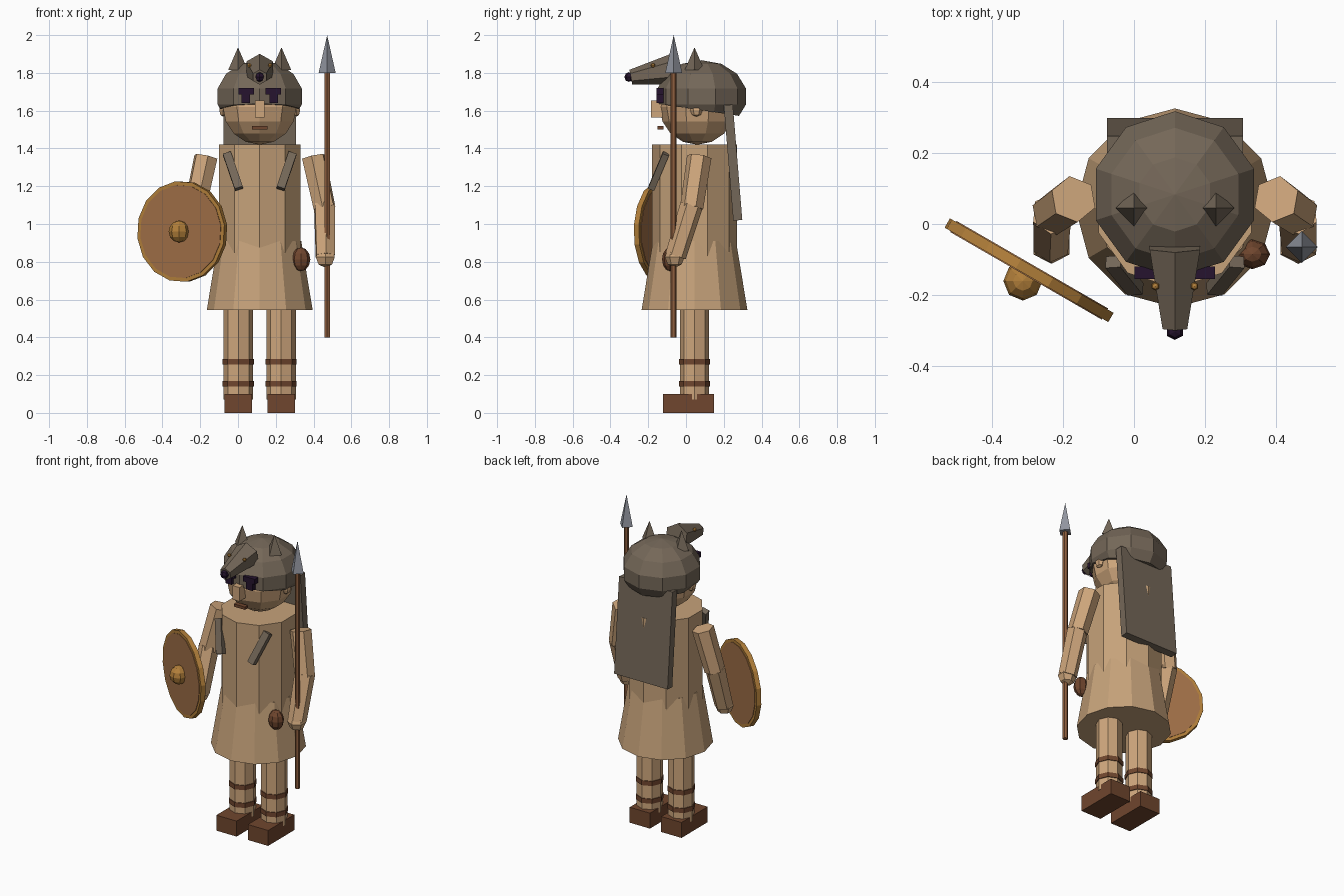
import bpy, bmesh, math
from mathutils import Vector, Matrix

if "Cube" in bpy.data.objects:
    bpy.data.objects.remove(bpy.data.objects["Cube"])

CX, CY = 0.115, 0.045          # body axis


def material(name, r, g, b):
    m = bpy.data.materials.new(name)
    lin = [(c / 255 / 12.92 if c < 10 else ((c / 255 + 0.055) / 1.055) ** 2.4) for c in (r, g, b)]
    m.diffuse_color = (*lin, 1)
    m.use_nodes = True
    m.node_tree.nodes["Principled BSDF"].inputs["Base Color"].default_value = m.diffuse_color
    return m


SKIN = material("skin", 206, 166, 124)
TUNIC = material("tunic_tan", 198, 162, 122)
FUR = material("fur_grey_brown", 116, 103, 88)
LEATHER = material("leather_brown", 112, 70, 46)
WOOD = material("shaft_wood", 142, 94, 62)
BOARD = material("shield_wood", 160, 111, 71)
AMBER = material("rim_amber", 178, 127, 58)
METAL = material("spear_metal", 146, 150, 160)
DARK = material("dark_purple", 38, 20, 46)


def finish(name, bm, mat):
    bmesh.ops.recalc_face_normals(bm, faces=bm.faces)
    me = bpy.data.meshes.new(name)
    bm.to_mesh(me)
    bm.free()
    me.materials.append(mat)
    ob = bpy.data.objects.new(name, me)
    bpy.context.collection.objects.link(ob)
    return ob


def rod(name, a, b, r1, r2, n, mat):
    """Capped cone or cylinder from point a to point b."""
    a, b = Vector(a), Vector(b)
    d = b - a
    rot = Vector((0, 0, 1)).rotation_difference(d).to_matrix().to_4x4()
    bm = bmesh.new()
    bmesh.ops.create_cone(bm, cap_ends=True, segments=n, radius1=r1, radius2=r2,
                          depth=d.length, matrix=Matrix.Translation((a + b) / 2) @ rot)
    return finish(name, bm, mat)


def ball_mesh(c, r, u, v):
    bm = bmesh.new()
    bmesh.ops.create_uvsphere(bm, u_segments=u, v_segments=v, radius=1,
                              matrix=Matrix.Translation(c) @ Matrix.Diagonal((*r, 1)))
    return bm


def ball(name, c, r, u, v, mat):
    return finish(name, ball_mesh(c, r, u, v), mat)


def box(name, c, size, mat, rot=None):
    bm = bmesh.new()
    m = Matrix.Translation(c) @ (rot or Matrix()) @ Matrix.Diagonal((*size, 1))
    bmesh.ops.create_cube(bm, size=1, matrix=m)
    return finish(name, bm, mat)


# Tunic
rod("tunic_torso", (CX, CY, 0.80), (CX, CY, 1.42), 0.226, 0.226, 10, TUNIC)
rod("tunic_skirt", (CX, CY, 0.545), (CX, CY, 0.91), 0.28, 0.22, 12, TUNIC)

# Paired parts
for side, s in (("right", -1), ("left", 1)):
    def px(off):
        return CX + s * off

    # Legs, wraps and shoes
    x = px(0.113)
    rod(side + "_leg", (x, CY, 0.07), (x, CY, 0.62), 0.078, 0.078, 8, SKIN)
    for i, z in enumerate((0.14, 0.255)):
        rod(f"{side}_leg_wrap_{i}", (x, CY, z), (x, CY, z + 0.03), 0.083, 0.083, 8, LEATHER)
    box(side + "_shoe", (x, 0.013, 0.05), (0.145, 0.268, 0.1), LEATHER)

    # Arms
    sh, el, wr = (px(0.285), 0.07, 1.355), (px(0.343), 0.03, 1.085), (px(0.347), -0.055, 0.83)
    rod(side + "_upper_arm", sh, el, 0.066, 0.062, 6, SKIN)
    rod(side + "_forearm", (el[0], el[1], 1.10), wr, 0.061, 0.056, 6, SKIN)
    ball(side + "_hand", (px(0.347), -0.06, 0.825), (0.058, 0.052, 0.056), 6, 4, SKIN)

    # Ear, eye and brow
    ball(side + "_ear", (px(0.195), 0.055, 1.603), (0.022, 0.033, 0.035), 6, 4, SKIN)
    box(side + "_eye", (px(0.074), -0.137, 1.665), (0.044, 0.036, 0.05), DARK)
    box(side + "_brow", (px(0.072), -0.137, 1.703), (0.082, 0.036, 0.034), DARK)

    # Hood ears and animal eyes
    rod(side + "_hood_ear", (px(0.115), CY, 1.815), (px(0.115), CY, 1.935), 0.052, 0.0, 4, FUR)
    ball(side + "_animal_eye", (px(0.055), -0.175, 1.84), (0.012, 0.012, 0.012), 6, 4, AMBER)

    # Fur strap lying on the chest
    tilt = Vector((0, 0, 1)).rotation_difference(Vector((s * 0.065, 0.08, 0.19)))
    box(side + "_chest_strap", (px(0.142), -0.145, 1.28), (0.044, 0.035, 0.21), FUR,
        tilt.to_matrix().to_4x4())

# Head and face
ball("head", (CX, 0.06, 1.62), (0.205, 0.2, 0.2), 10, 8, SKIN)
box("nose", (CX, -0.155, 1.61), (0.05, 0.06, 0.09), SKIN)
box("mouth", (CX, -0.135, 1.51), (0.08, 0.03, 0.018), LEATHER)

# Hood, trimmed lower at the back than at the face
hood = ball_mesh((CX, 0.083, 1.675), (0.24, 0.24, 0.192), 10, 7)
cut = bmesh.ops.bisect_plane(hood, geom=hood.verts[:] + hood.edges[:] + hood.faces[:],
                             plane_co=(CX, -0.15, 1.637), plane_no=(0, 0.15, 1),
                             clear_inner=True)
bmesh.ops.contextual_create(hood, geom=[e for e in cut["geom_cut"]
                                        if isinstance(e, bmesh.types.BMEdge)])
finish("hood", hood, FUR)
rod("hood_snout", (CX, -0.065, 1.82), (CX, -0.292, 1.777), 0.082, 0.04, 6, FUR)
ball("snout_nose", (CX, -0.303, 1.778), (0.026, 0.023, 0.026), 6, 4, DARK)

# Cape hanging from the hood
box("cape", (CX, 0.249, 1.325), (0.383, 0.048, 0.613), FUR,
    Matrix.Rotation(math.radians(4.7), 4, 'X'))

# Belt pouch
ball("pouch", (0.333, -0.085, 0.813), (0.05, 0.042, 0.063), 8, 6, LEATHER)

# Spear
SX, SY = 0.472, -0.065
rod("spear_shaft", (SX, SY, 0.40), (SX, SY, 1.81), 0.016, 0.016, 6, WOOD)
rod("spear_head", (SX, SY, 1.80), (SX, SY, 2.0), 0.045, 0.0, 4, METAL)

# Round shield turned outward
c = Vector((-0.295, -0.13, 0.96))
n = Vector((-0.5, -0.866, 0))
rod("shield_rim", c - n * 0.015, c + n * 0.015, 0.268, 0.268, 16, AMBER)
rod("shield_board", c - n * 0.018, c + n * 0.018, 0.248, 0.248, 16, BOARD)
ball("shield_boss", c + n * 0.035, (0.055, 0.055, 0.058), 8, 6, AMBER)
